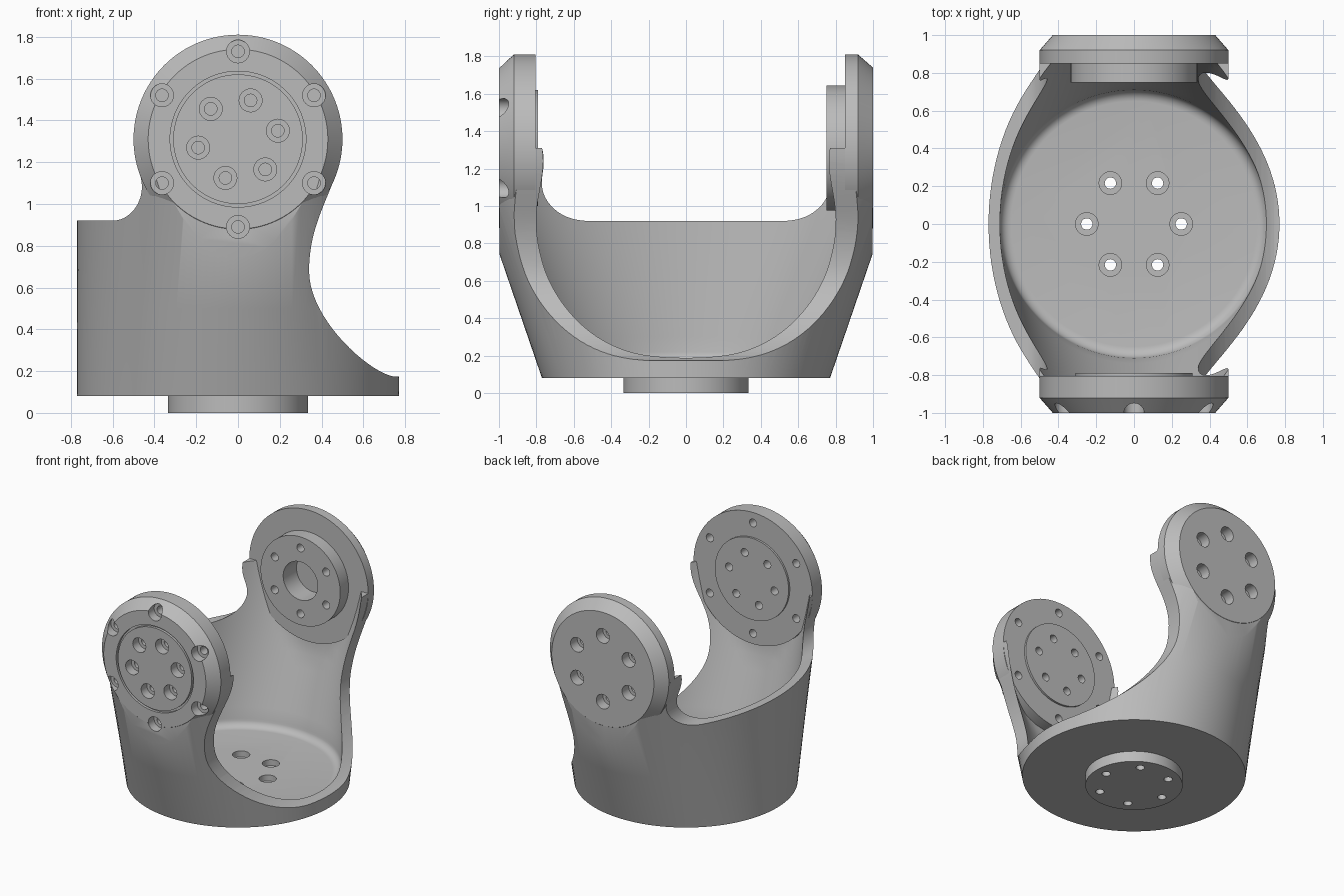
import bpy, bmesh, math
from mathutils import Vector
from mathutils.geometry import interpolate_bezier

if "Cube" in bpy.data.objects:
    bpy.data.objects.remove(bpy.data.objects["Cube"], do_unlink=True)

grey = bpy.data.materials.new("satin grey")
grey.use_nodes = True
colour = (0.5, 0.5, 0.5, 1)
grey.diffuse_color = colour
grey.node_tree.nodes["Principled BSDF"].inputs["Base Color"].default_value = colour

AXIS_Z = 1.31     # height of the pivot axis
SLOPE = 0.343     # outward lean of the front and back walls


def finish(bm, name):
    bmesh.ops.recalc_face_normals(bm, faces=bm.faces)
    mesh = bpy.data.meshes.new(name)
    bm.to_mesh(mesh)
    bm.free()
    mesh.materials.append(grey)
    obj = bpy.data.objects.new(name, mesh)
    bpy.context.collection.objects.link(obj)
    return obj


def loft(name, rings, closed=False):
    """Skin a stack of equal rings, capped at both ends unless closed."""
    bm = bmesh.new()
    rows = [[bm.verts.new(p) for p in ring] for ring in rings]
    n = len(rows[0])
    pairs = list(zip(rows, rows[1:]))
    if closed:
        pairs.append((rows[-1], rows[0]))
    else:
        bm.faces.new(rows[0])
        bm.faces.new(rows[-1])
    for a, b in pairs:
        for i in range(n):
            j = (i + 1) % n
            bm.faces.new((a[i], a[j], b[j], b[i]))
    return finish(bm, name)


def lathe(name, profile, axis="Y", centre=(0, 0), segments=96, closed=False):
    """Revolve (radius, position) pairs about an axis through centre."""
    rings = []
    for r, h in profile:
        ring = []
        for i in range(segments):
            t = math.tau * i / segments
            u, v = centre[0] + r * math.cos(t), centre[1] + r * math.sin(t)
            ring.append((u, h, v) if axis == "Y" else (u, v, h))
        rings.append(ring)
    return loft(name, rings, closed)


def oval(rx, ry, z, limit=9, segments=128):
    angles = [math.tau * i / segments for i in range(segments)]
    return [(rx * math.cos(t), max(-limit, min(limit, ry * math.sin(t))), z) for t in angles]


def combine(obj, cutters, operation="DIFFERENCE"):
    for c in cutters:
        mod = obj.modifiers.new("cut", "BOOLEAN")
        mod.operation = operation
        mod.solver = "EXACT"
        mod.object = c
    bpy.context.view_layer.update()
    graph = bpy.context.evaluated_depsgraph_get()
    mesh = bpy.data.meshes.new_from_object(obj.evaluated_get(graph))
    obj.modifiers.clear()
    obj.data = mesh


def bolt_circle(radius, start, profile, axis="Y", height=AXIS_Z):
    """Six stepped hole cutters around a circle."""
    cutters = []
    for k in range(6):
        t = math.radians(start + 60 * k)
        c = (radius * math.cos(t), height + radius * math.sin(t))
        cutters.append(lathe("bolt_cutter", profile, axis, c, 24))
    return cutters


# Cup body: round foot leaning outwards to the two arms
body = loft("yoke_body", [oval(0.77, 0.77 + SLOPE * (z - 0.08), z) for z in (0.08, 0.5, 1, 1.5)])

# Side silhouette of the cup and arms
def curve(*points):
    return [tuple(p) for p in interpolate_bezier(*[Vector(p) for p in points], 20)]

outline = [(0.8, 0), (-0.8, 0), (-0.8, 0.92)]
outline += curve((-0.6, 0.92), (-0.52, 0.92), (-0.46, 1.0), (-0.46, 1.08))
outline += curve((-0.46, 1.08), (-0.46, 1.15), (-0.5, 1.2), (-0.5, AXIS_Z))[1:]
outline += curve((0.5, AXIS_Z), (0.49, 1.08), (0.34, 0.95), (0.34, 0.68))
outline += curve((0.34, 0.68), (0.34, 0.45), (0.62, 0.2), (0.74, 0.175))[1:]
outline += [(0.8, 0.175)]
silhouette = loft("silhouette_cutter", [[(x, y, z) for x, z in outline] for y in (-0.998, 0.998)])
combine(body, [silhouette], "INTERSECT")

# Hollow with a filleted floor and flat faces behind the arms
rings = []
for k in range(7):
    t = math.radians(15 * k)
    r = 0.65 + 0.06 * math.sin(t)
    rings.append(oval(r, r, 0.22 - 0.06 * math.cos(t), 0.89))
rings += [oval(0.71, 0.71 + SLOPE * (z - 0.22), z, 0.89)
          for z in [0.3 + 0.1 * k for k in range(14)]]
hollow = loft("hollow_cutter", rings)
combine(body, [hollow])

# Pivot flanges and base spigot
front = lathe("front_flange", [(0.43, -1), (0.5, -0.92), (0.5, -0.805), (0.31, -0.805),
                               (0.31, -0.79)], centre=(0, AXIS_Z))
rear = lathe("rear_flange", [(0.43, 1), (0.5, 0.92), (0.5, 0.85), (0.335, 0.85),
                             (0.335, 0.75)], centre=(0, AXIS_Z))
spigot = lathe("base_spigot", [(0.335, 0), (0.335, 0.1)], "Z")

# Bolt holes, groove and bearing bore
front_bolt = [(0.055, -1.1), (0.055, -0.93), (0.03, -0.93), (0.03, -0.7)]
rear_bolt = [(0.055, 1.1), (0.055, 0.92), (0.03, 0.92), (0.03, 0.7)]
base_bolt = [(0.06, 0.3), (0.06, 0.115), (0.03, 0.115), (0.03, -0.1)]
front_cuts = bolt_circle(0.42, 30, front_bolt) + bolt_circle(0.195, 12, front_bolt)
front_cuts.append(lathe("groove_cutter", [(0.31, -1.05), (0.325, -1.05), (0.325, -0.98),
                                          (0.31, -0.98)], centre=(0, AXIS_Z), closed=True))
rear_cuts = bolt_circle(0.25, 30, rear_bolt)
rear_cuts.append(lathe("bore_cutter", [(0.145, 0.7), (0.145, 0.91)], centre=(0, AXIS_Z)))
base_cuts = bolt_circle(0.25, 0, base_bolt, "Z", 0)

combine(front, front_cuts)
combine(rear, rear_cuts)
combine(spigot, base_cuts)
combine(body, front_cuts + rear_cuts + base_cuts)

# Remove cutters and shade
for c in front_cuts + rear_cuts + base_cuts + [silhouette, hollow]:
    bpy.data.objects.remove(c, do_unlink=True)
bpy.ops.object.select_all(action="DESELECT")
for obj in (body, front, rear, spigot):
    obj.select_set(True)
    bpy.context.view_layer.objects.active = obj
bpy.ops.object.shade_smooth_by_angle(angle=math.radians(30))
